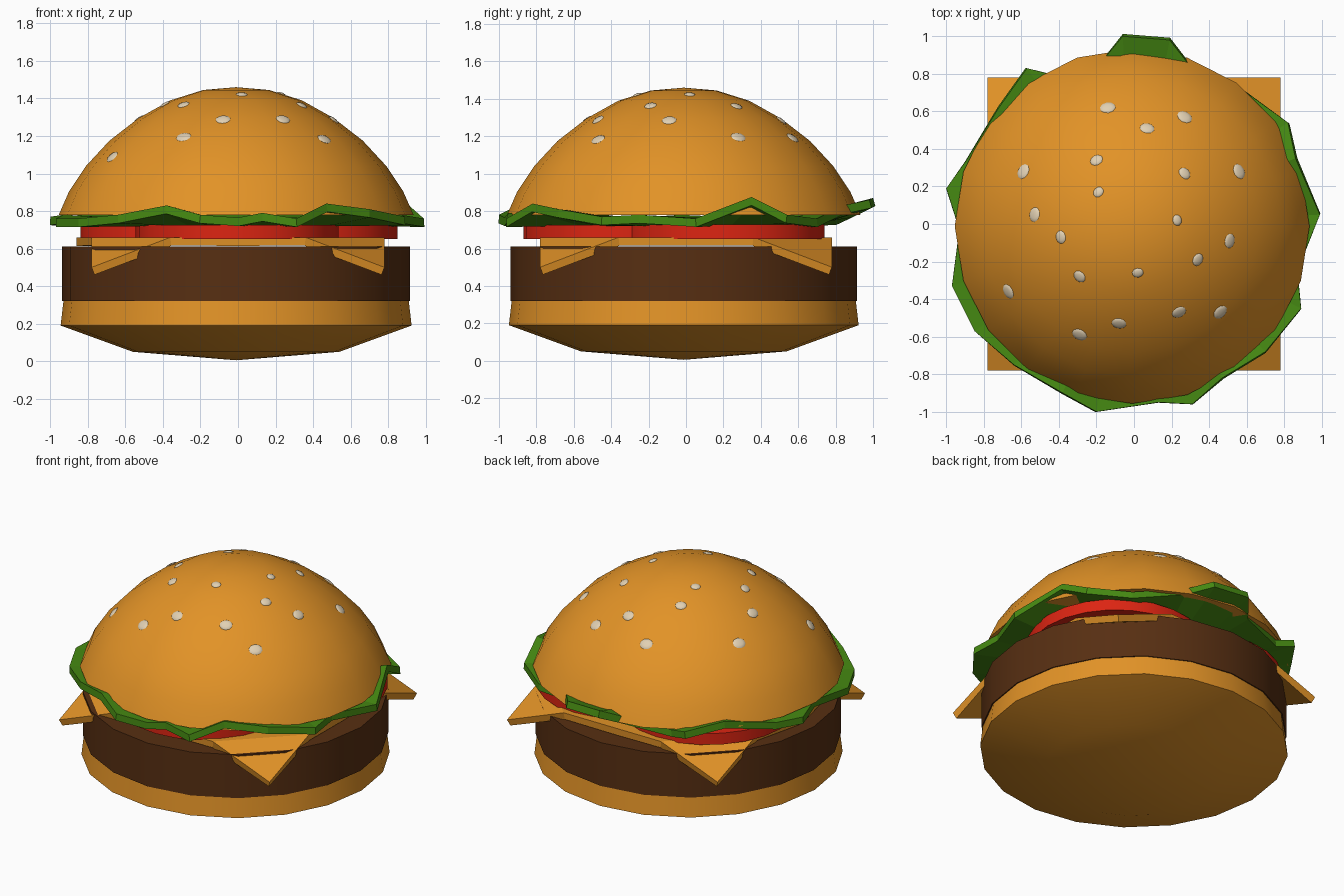
import bpy, bmesh, math
from mathutils import Vector

if "Cube" in bpy.data.objects:
    bpy.data.objects.remove(bpy.data.objects["Cube"])

SIDES = 20
CX, CY = -0.01, -0.012


def material(name, rgb):
    m = bpy.data.materials.new(name)
    m.diffuse_color = (*rgb, 1)
    m.use_nodes = True
    m.node_tree.nodes["Principled BSDF"].inputs["Base Color"].default_value = m.diffuse_color
    return m


BUN = material("golden bun and cheese", (0.76, 0.29, 0.02))
PATTY = material("dark brown patty", (0.095, 0.028, 0.006))
TOMATO = material("tomato red", (0.72, 0.018, 0.006))
LETTUCE = material("lettuce green", (0.06, 0.25, 0.006))
SEED = material("pale sesame", (0.75, 0.63, 0.45))


def finish(name, bm, mat, angle=None):
    bmesh.ops.recalc_face_normals(bm, faces=bm.faces)
    me = bpy.data.meshes.new(name)
    bm.to_mesh(me)
    bm.free()
    ob = bpy.data.objects.new(name, me)
    bpy.context.collection.objects.link(ob)
    me.materials.append(mat)
    if angle:
        bpy.ops.object.select_all(action='DESELECT')
        ob.select_set(True)
        bpy.context.view_layer.objects.active = ob
        bpy.ops.object.shade_smooth_by_angle(angle=math.radians(angle))
    return ob


def revolve(name, profile, mat, centre=(CX, CY), sides=SIDES, angle=40):
    """Turn an (r, z) profile about z; ends are capped or closed to a point."""
    bm = bmesh.new()
    rings = []
    for r, z in profile:
        n = 1 if r == 0 else sides
        rings.append([bm.verts.new((centre[0] + r * math.cos(math.tau * i / sides),
                                    centre[1] + r * math.sin(math.tau * i / sides), z))
                      for i in range(n)])
    for a, b in zip(rings, rings[1:]):
        for i in range(sides):
            j = (i + 1) % sides
            if len(a) == 1:
                bm.faces.new((a[0], b[i], b[j]))
            elif len(b) == 1:
                bm.faces.new((a[i], a[j], b[0]))
            else:
                bm.faces.new((a[i], a[j], b[j], b[i]))
    for ring in (rings[0], rings[-1]):
        if len(ring) > 1:
            bm.faces.new(ring)
    return finish(name, bm, mat, angle)


def sheet(name, bm, mat, thickness):
    """Give an open sheet thickness, growing downward from its top."""
    ob = finish(name, bm, mat)
    if sum(p.normal.z for p in ob.data.polygons) < 0:
        ob.data.flip_normals()
    mod = ob.modifiers.new("thickness", 'SOLIDIFY')
    mod.thickness = thickness
    mod.offset = -1
    return ob


# Buns and patty
revolve("bottom_bun", [(0, 0.005), (0.55, 0.05), (0.935, 0.19), (0.92, 0.32)], BUN, angle=75)
revolve("patty", [(0.927, 0.32), (0.927, 0.61)], PATTY)
dome = revolve("top_bun", [(0.945, 0.78), (0.89, 0.905), (0.80, 1.04), (0.675, 1.175),
                           (0.52, 1.295), (0.35, 1.39), (0.175, 1.445), (0, 1.46)], BUN)

# Cheese slice: flat centre with four drooping corners
bm = bmesh.new()
S, B, TOP = 0.78, 0.36, 0.66
flat, corners = [], []
mids = [0.78, 0.78, 0.86, 0.78]
for k in range(4):
    c, s = round(math.cos(k * math.pi / 2)), round(math.sin(k * math.pi / 2))
    put = lambda x, y, z: bm.verts.new((x * c - y * s, x * s + y * c, z))
    flat += [put(S, -B, TOP), put(mids[k], 0, TOP), put(S, B, TOP)]
    corners.append(put(S, S, 0.50))
bm.faces.new(flat)
for k in range(4):
    bm.faces.new((flat[3 * k + 2], corners[k], flat[(3 * k + 3) % 12]))
sheet("cheese_slice", bm, BUN, 0.045)

# Three overlapping tomato slices
for i, (x, y) in enumerate([(-0.005, -0.33), (-0.30, 0.20), (0.31, 0.20)]):
    z = 0.001 * i
    revolve(f"tomato_slice_{i + 1}", [(0.54, 0.65 + z), (0.54, 0.725 + z)], TOMATO, (x, y), 24)

# Lettuce leaf: wavy rim around a flat middle
rim = [(0.99, 0.05, 0.76), (0.86, 0.35, 0.875), (0.82, 0.54, 0.78), (0.60, 0.70, 0.76),
       (0.30, 0.84, 0.83), (0.19, 0.98, 0.86), (-0.06, 1.0, 0.87), (-0.16, 0.88, 0.81),
       (-0.45, 0.80, 0.77), (-0.57, 0.83, 0.80), (-0.72, 0.62, 0.83), (-0.90, 0.33, 0.76),
       (-1.0, 0.19, 0.77), (-0.93, -0.03, 0.78), (-0.97, -0.33, 0.76), (-0.85, -0.57, 0.76),
       (-0.64, -0.75, 0.78), (-0.38, -0.90, 0.83), (-0.20, -1.0, 0.78), (0.0, -0.97, 0.765),
       (0.13, -0.95, 0.79), (0.31, -0.96, 0.76), (0.47, -0.82, 0.84), (0.70, -0.68, 0.81),
       (0.89, -0.45, 0.77), (0.87, -0.25, 0.78)]
bm = bmesh.new()
outer = [bm.verts.new(p) for p in rim]
inner = [bm.verts.new((x * 0.68, y * 0.68, 0.765)) for x, y, z in rim]
for i in range(len(rim)):
    j = (i + 1) % len(rim)
    bm.faces.new((outer[i], outer[j], inner[j], inner[i]))
bm.faces.new(inner)
sheet("lettuce_leaf", bm, LETTUCE, 0.045)

# Sesame seeds: flattened beads set on the dome
seeds = [(-0.14, 0.62), (0.07, 0.51), (0.27, 0.57), (-0.20, 0.34), (-0.19, 0.17),
         (0.27, 0.27), (0.56, 0.28), (-0.59, 0.28), (-0.53, 0.05), (-0.39, -0.07),
         (0.23, 0.02), (0.51, -0.09), (0.34, -0.19), (0.02, -0.26), (-0.29, -0.28),
         (-0.67, -0.36), (-0.08, -0.53), (0.24, -0.47), (0.46, -0.47), (-0.29, -0.59)]
bm = bmesh.new()
for x, y in seeds:
    hit, loc, normal, _ = dome.ray_cast(Vector((x, y, 3)), Vector((0, 0, -1)))
    r = 0.022 + 0.02 * min(1, math.hypot(x, y) / 0.6)
    new = bmesh.ops.create_uvsphere(bm, u_segments=10, v_segments=6, radius=1)["verts"]
    turn = normal.to_track_quat('Z', 'Y')
    for v in new:
        v.co = loc + turn @ Vector((v.co.x * r, v.co.y * r * 0.85, v.co.z * 0.009))
finish("sesame_seeds", bm, SEED, 60)
